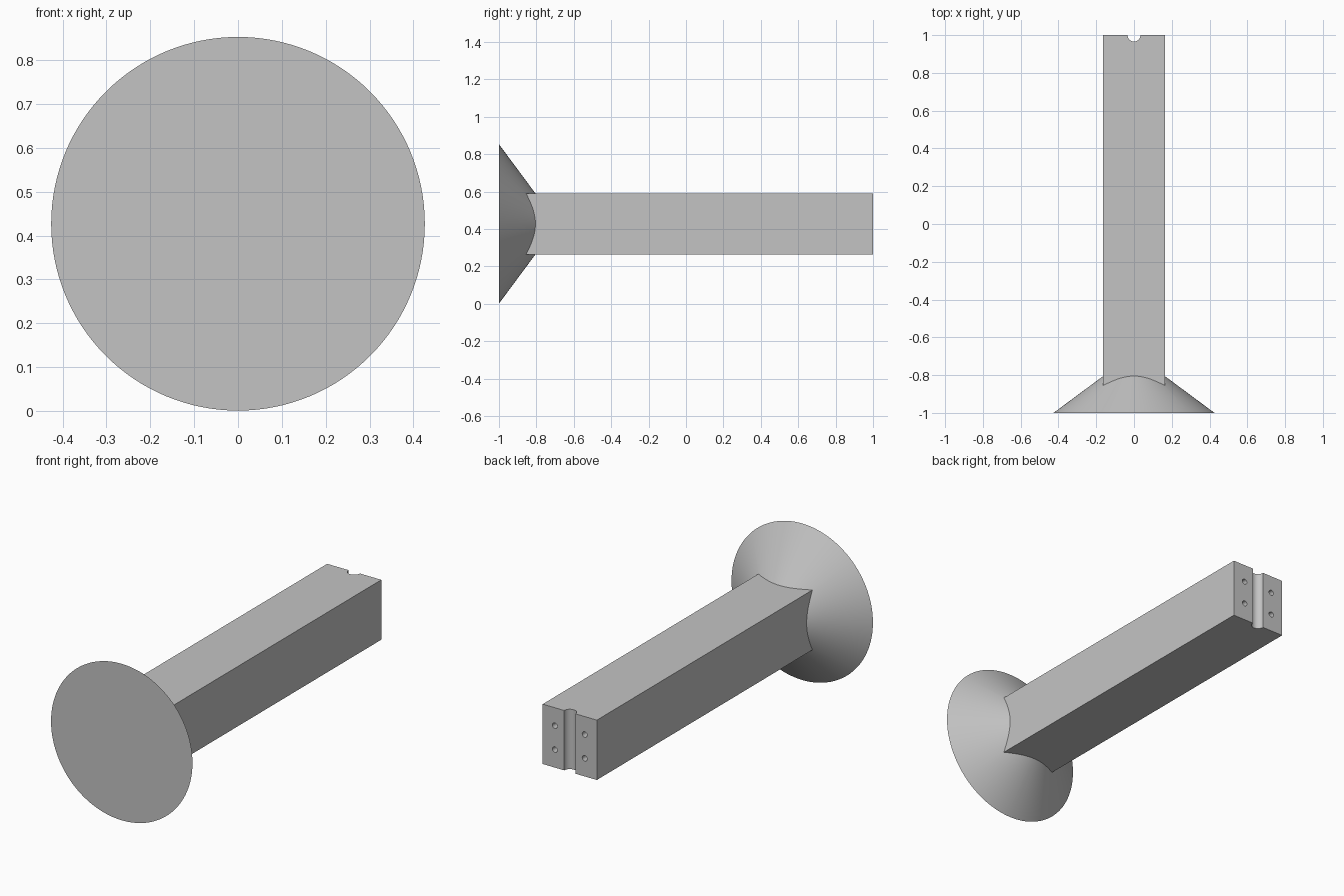
import bpy
import bmesh
import math
from mathutils import Matrix, Vector

if "Cube" in bpy.data.objects:
    bpy.data.objects.remove(bpy.data.objects["Cube"], do_unlink=True)

CZ = 0.427        # height of the central axis
DISC = 0.426      # flange radius
HALF = 0.163      # half width of the square bar
HOLE_DEPTH = 0.1

grey = bpy.data.materials.new("plain grey")
grey.use_nodes = True
colour = (0.55, 0.55, 0.55, 1)
grey.diffuse_color = colour
grey.node_tree.nodes["Principled BSDF"].inputs["Base Color"].default_value = colour


def add_cone(bm, centre, axis, r1, r2, depth, segments):
    """Cylinder or frustum along an axis, r1 at the start and r2 at the end."""
    turn = Vector((0, 0, 1)).rotation_difference(Vector(axis)).to_matrix().to_4x4()
    bmesh.ops.create_cone(bm, cap_ends=True, segments=segments, radius1=r1, radius2=r2,
                          depth=depth, matrix=Matrix.Translation(centre) @ turn)


def finish(name, bm):
    bmesh.ops.recalc_face_normals(bm, faces=bm.faces[:])
    mesh = bpy.data.meshes.new(name)
    bm.to_mesh(mesh)
    bm.free()
    mesh.materials.append(grey)
    obj = bpy.data.objects.new(name, mesh)
    bpy.context.collection.objects.link(obj)
    return obj


def combine(target, other, operation):
    mod = target.modifiers.new(operation.lower(), "BOOLEAN")
    mod.operation = operation
    mod.solver = "EXACT"
    mod.object = other
    other.hide_render = True


# Square bar, starting inside the flange
bm = bmesh.new()
start = -0.95
bmesh.ops.create_cube(bm, size=1, matrix=Matrix.Translation((0, (1 + start) / 2, CZ))
                      @ Matrix.Diagonal((2 * HALF, 1 - start, 2 * HALF, 1)))
bar = finish("flanged_bar", bm)

# Conical flange, its narrow end hidden inside the bar
bm = bmesh.new()
slope = 0.263 / 0.195
depth = (DISC - 0.13) / slope
add_cone(bm, (0, -1 + depth / 2, CZ), (0, 1, 0), DISC, 0.13, depth, 128)
flange = finish("flange_helper", bm)

# Vertical groove across the back end, and four bolt holes
bm = bmesh.new()
add_cone(bm, (0, 1, CZ), (0, 0, 1), 0.034, 0.034, 4 * HALF, 64)
for x in (-0.09, 0.09):
    for z in (-0.065, 0.065):
        add_cone(bm, (x, 1, CZ + z), (0, 1, 0), 0.015, 0.015, 2 * HOLE_DEPTH, 32)
cutter = finish("groove_and_hole_cutter", bm)

combine(bar, flange, "UNION")
combine(bar, cutter, "DIFFERENCE")

# Bake the result, drop the helpers and shade the curved faces smooth
graph = bpy.context.evaluated_depsgraph_get()
result = bpy.data.meshes.new_from_object(bar.evaluated_get(graph))
bar.modifiers.clear()
bar.data = result
for helper in (flange, cutter):
    bpy.data.objects.remove(helper, do_unlink=True)

result.materials.clear()
result.materials.append(grey)
for face in result.polygons:
    face.material_index = 0

bpy.ops.object.select_all(action="DESELECT")
bar.select_set(True)
bpy.context.view_layer.objects.active = bar
bpy.ops.object.shade_smooth_by_angle(angle=math.radians(30))
